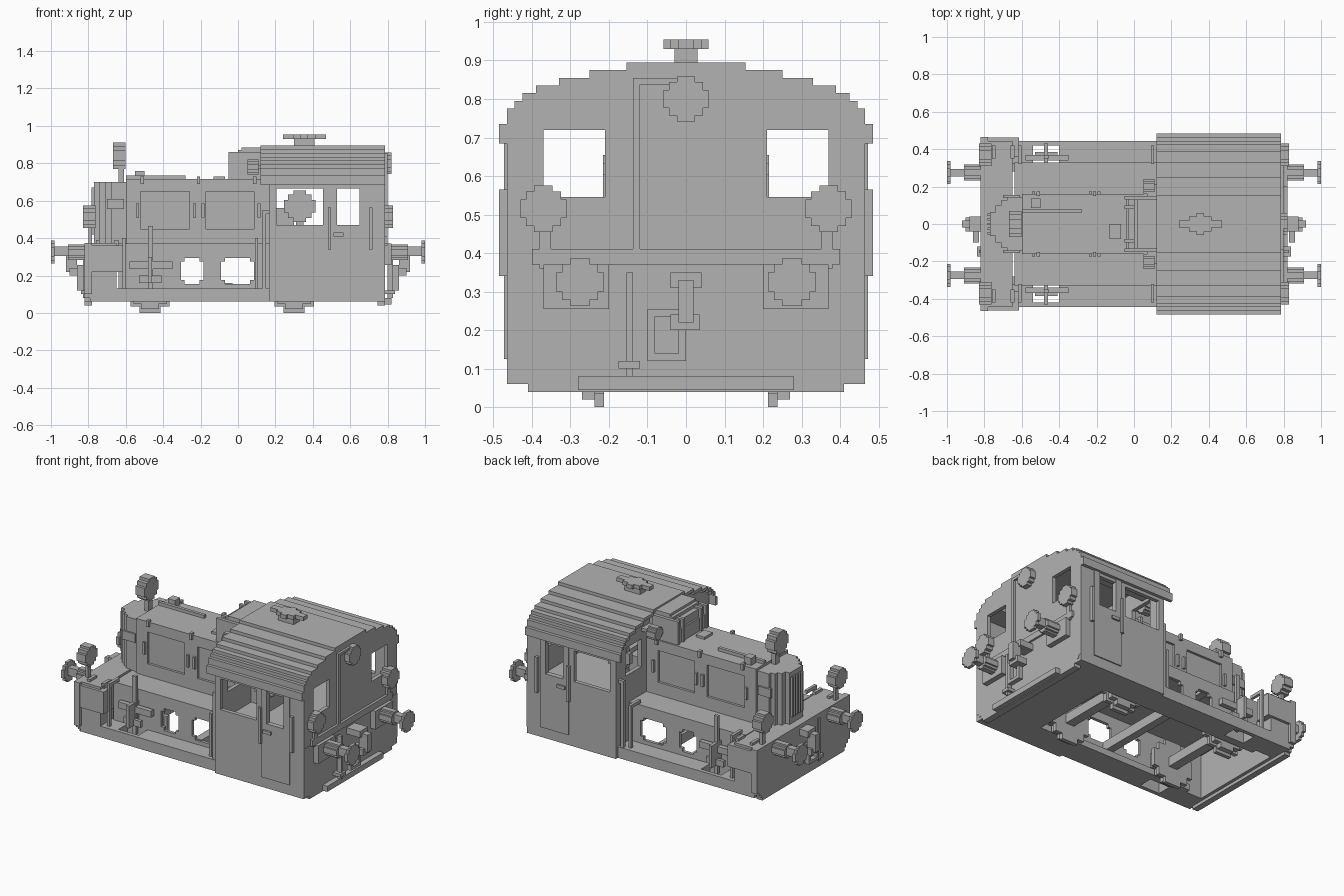
import bpy
import bmesh

if "Cube" in bpy.data.objects:
    bpy.data.objects.remove(bpy.data.objects["Cube"], do_unlink=True)

grey = bpy.data.materials.new("plain grey")
grey.use_nodes = True
grey.diffuse_color = (0.45, 0.45, 0.45, 1)
grey.node_tree.nodes["Principled BSDF"].inputs["Base Color"].default_value = grey.diffuse_color


def make(name, bm):
    bmesh.ops.recalc_face_normals(bm, faces=bm.faces)
    mesh = bpy.data.meshes.new(name)
    bm.to_mesh(mesh)
    bm.free()
    mesh.materials.append(grey)
    obj = bpy.data.objects.new(name, mesh)
    bpy.context.collection.objects.link(obj)
    return obj


def add_box(bm, x, y, z):
    verts = bmesh.ops.create_cube(bm, size=1)["verts"]
    for v in verts:
        for axis, (low, high) in enumerate((x, y, z)):
            v.co[axis] = high if v.co[axis] > 0 else low


def flip(span):
    return (-span[1], -span[0])


def box(name, x, y, z, mirror=""):
    """One box, repeated across the axes named in mirror."""
    bm = bmesh.new()
    for xs in ([x, flip(x)] if "x" in mirror else [x]):
        for ys in ([y, flip(y)] if "y" in mirror else [y]):
            add_box(bm, xs, ys, z)
    return make(name, bm)


def disc(name, axis, centre, radius, depth, mirror=""):
    """Stepped round plate facing along the given axis."""
    for wide, tall in ((1, .4), (.75, .75), (.4, 1)):
        half = [radius * wide, radius * tall]
        half.insert("xyz".index(axis), depth / 2)
        spans = [(c - h, c + h) for c, h in zip(centre, half)]
        box(name, *spans, mirror=mirror)


def extrude(name, outline, x):
    """Solid from a y-z outline pulled along x."""
    bm = bmesh.new()
    face = bm.faces.new([bm.verts.new((x[0], y, z)) for y, z in outline])
    moved = bmesh.ops.extrude_face_region(bm, geom=[face])["geom"]
    for v in moved:
        if isinstance(v, bmesh.types.BMVert):
            v.co.x = x[1]
    return make(name, bm)


def cut(obj, x, y, z, mirror=""):
    for ys in ([y, flip(y)] if mirror else [y]):
        cutter = box("cutter", x, ys, z)
        mod = obj.modifiers.new("cut", "BOOLEAN")
        mod.operation, mod.solver, mod.object = "DIFFERENCE", "EXACT", cutter
        graph = bpy.context.evaluated_depsgraph_get()
        mesh = bpy.data.meshes.new_from_object(obj.evaluated_get(graph))
        obj.modifiers.clear()
        obj.data = mesh
        bpy.data.objects.remove(cutter, do_unlink=True)


def stairs(steps, drop=0.0):
    """Stepped half outline from the middle outwards."""
    points = []
    for i, (y, z) in enumerate(steps):
        points += [(y, z - drop)]
        if i + 1 < len(steps):
            points += [(y, steps[i + 1][1] - drop)]
    return points


def both(half):
    return [(-y, z) for y, z in reversed(half)] + half


# cab shell with arched end walls
arch = [(.155, .895), (.25, .875), (.33, .855), (.39, .835), (.425, .815), (.445, .795), (.465, .775)]
cab = extrude("cab", both(stairs(arch, .01) + [(.465, .06)]), (.165, .785))
cut(cab, x=(.19, .76), y=(-.44, .44), z=(.39, .74))
cut(cab, x=(.19, .76), y=(-.3, .3), z=(.73, .83))
cut(cab, x=(0, 1), y=(.21, .37), z=(.545, .72), mirror="y")
cut(cab, x=(.205, .455), y=(-1, 1), z=(.47, .665))
cut(cab, x=(.53, .65), y=(-1, 1), z=(.47, .665))
cut(cab, x=(0, .46), y=(-.31, .31), z=(0, .34))

# roof skin and eaves
outer = stairs(arch + [(.485, .735)]) + [(.485, .685)]
inner = [(.465, .685)] + list(reversed(stairs(arch, .02)))
half = outer + inner
extrude("roof", both(outer) + inner + [(-y, z) for y, z in reversed(inner)], (.12, .785))
for reach, width, top in ((.115, .02, .955), (.06, .04, .955), (.02, .058, .955), (.06, .02, .93)):
    box("roof_vent", x=(.355 - reach, .355 + reach), y=(-width, width), z=(.93, top))
box("roof_vent_base", x=(.3, .41), y=(-.03, .03), z=(.88, .93))

# cab doors, rails and trim
box("cab_door", x=(.49, .53), y=(.465, .472), z=(.125, .685), mirror="y")
box("cab_door", x=(.65, .69), y=(.465, .472), z=(.125, .685), mirror="y")
box("cab_door", x=(.53, .65), y=(.465, .472), z=(.125, .47), mirror="y")
box("door_handle", x=(.51, .565), y=(.465, .484), z=(.41, .43), mirror="y")
for rail in (.48, .7):
    box("cab_handrail", x=(rail, rail + .018), y=(.465, .485), z=(.34, .565), mirror="y")
box("cab_corner_rail", x=(.13, .15), y=(.42, .44), z=(.13, .55), mirror="y")
box("cab_corner_bracket", x=(.13, .17), y=(.42, .44), z=(.53, .55), mirror="y")
box("cab_end_ledge", x=(.785, .8), y=(-.4, .4), z=(.37, .41))
box("lamp_conduit", x=(.785, .8), y=(-.138, -.12), z=(.41, .855))
box("lamp_conduit", x=(.785, .8), y=(-.138, 0), z=(.838, .855))
disc("cab_top_lamp", "x", (.8, 0, .8), .058, .04)

# driver's controls
box("control_desk", x=(.19, .3), y=(-.14, .14), z=(.39, .56))
box("control_column", x=(.31, .35), y=(-.2, .2), z=(.39, .58))
disc("control_wheel", "y", (.33, .2, .57), .085, .03, mirror="y")

# engine hood with sunken side doors and stepped nose
hood = box("hood", x=(-.6, .17), y=(-.16, .16), z=(.36, .715))
for start, end in ((-.52, -.26), (-.17, .085)):
    cut(hood, x=(start, end), y=(.145, .3), z=(.45, .65), mirror="y")
    for hinge in (start - .025, end + .02):
        box("hood_latch", x=(hinge, hinge + .015), y=(.16, .175), z=(.51, .585), mirror="y")
for clip in (-.52, -.22, .08):
    box("hood_clip", x=(clip, clip + .018), y=(.15, .175), z=(.69, .73), mirror="y")
for front, width in ((-.77, .065), (-.74, .1), (-.71, .125), (-.68, .145)):
    box("hood_nose", x=(front, -.59), y=(-width, width), z=(.36, .7))
for slat in range(-2, 3):
    box("nose_slat", x=(-.782, -.76), y=(slat * .025 - .006, slat * .025 + .006), z=(.42, .67))
box("nose_side_plate", x=(-.7, -.61), y=(.14, .155), z=(.555, .61), mirror="y")
box("hood_cap", x=(-.55, -.5), y=(.085, .135), z=(.71, .76))
box("hood_pipe", x=(-.6, -.28), y=(.06, .08), z=(.71, .735))
box("hood_hatch", x=(-.13, -.07), y=(-.08, 0), z=(.71, .73))

# lamp on the hood
box("hood_lamp_post", x=(-.64, -.61), y=(-.02, .02), z=(.69, .8))
disc("hood_lamp", "x", (-.635, 0, .84), .07, .065)

# rounded tank and horns ahead of the cab
for front, top in ((-.04, .8), (-.03, .85), (0, .87), (.02, .885)):
    box("tank", x=(front, .17), y=(-.13, .13), z=(.71, top))
for strap in (.08, .13):
    box("tank_strap", x=(-.05, .13), y=(strap, strap + .02), z=(.71, .86), mirror="y")
disc("horn", "x", (.08, .2, .78), .04, .06, mirror="y")
box("horn_arm", x=(.07, .17), y=(.13, .21), z=(.77, .79), mirror="y")

# deck, side frames with cut openings, and running boards
box("deck", x=(-.64, .17), y=(-.33, .33), z=(.35, .37))
frame = box("side_frame", x=(-.64, .17), y=(.31, .33), z=(.06, .36))
other = box("side_frame", x=(-.64, .17), y=(-.33, -.31), z=(.06, .36))
for side in (frame, other):
    for start, end in ((-.305, -.185), (-.09, .085)):
        cut(side, x=(start + .02, end - .02), y=(-1, 1), z=(.155, .295))
        cut(side, x=(start, end), y=(-1, 1), z=(.175, .275))
for start, end in ((-.65, -.54), (-.4, .17)):
    box("running_board", x=(start, end), y=(.32, .445), z=(.06, .13), mirror="y")
box("running_board_edge", x=(-.65, .17), y=(.42, .445), z=(.06, .13), mirror="y")
box("inner_sill", x=(-.65, .46), y=(.28, .33), z=(.06, .1), mirror="y")
box("cross_beam", x=(-.08, -.03), y=(-.32, .32), z=(.1, .16))
box("cross_beam", x=(-.3, -.25), y=(-.32, .32), z=(.3, .35))

# brake gear beside each frame
box("brake_crank", x=(-.58, -.35), y=(.34, .37), z=(.235, .275), mirror="y")
box("brake_rod", x=(-.48, -.455), y=(.35, .37), z=(.1, .465), mirror="y")
box("brake_arm", x=(-.48, -.46), y=(.32, .43), z=(.16, .3), mirror="y")
box("brake_block", x=(-.53, -.41), y=(.365, .385), z=(.16, .2), mirror="y")
for post in (-.62, .09):
    box("deck_post", x=(post, post + .018), y=(.4, .42), z=(.12, .4), mirror="y")
    box("deck_post_arm", x=(post, post + .018), y=(.32, .42), z=(.38, .4), mirror="y")

# nose platform with side boxes
platform = box("nose_platform", x=(-.79, -.65), y=(-.445, .445), z=(.06, .375))
cut(platform, x=(-.76, -.6), y=(-.31, .31), z=(0, .34))
box("side_box", x=(-.79, -.615), y=(.36, .462), z=(.22, .36), mirror="y")
for grip in (-.76, -.66):
    box("side_box_grip", x=(grip, grip + .02), y=(.35, .42), z=(.36, .39), mirror="y")

# end beams with stepped lower corners
corner = [(.465, .12), (.445, .1), (.425, .08), (.41, .06), (.39, .04)]
outline = both([(.465, .375)] + stairs(corner))
for span in ((.745, .787), (-.82, -.78)):
    extrude("end_beam", outline, span)
box("end_step", x=(.78, .82), y=(-.28, .28), z=(.045, .08), mirror="x")

# buffers, lamps and couplings at both ends
disc("buffer_plate", "x", (.99, .275, .325), .062, .02, mirror="xy")
box("buffer_shaft", x=(.78, .985), y=(.255, .295), z=(.305, .355), mirror="xy")
disc("buffer_sleeve", "x", (.85, .275, .325), .042, .12, mirror="xy")
box("buffer_base", x=(.78, .82), y=(.2, .37), z=(.255, .37), mirror="xy")
box("lamp_post", x=(.78, .8), y=(.35, .38), z=(.36, .5), mirror="xy")
disc("lamp", "x", (.795, .37, .515), .06, .065, mirror="xy")
box("coupling_hook", x=(.78, .88), y=(-.04, .04), z=(.31, .35), mirror="x")
box("coupling_hook", x=(.86, .92), y=(-.02, .02), z=(.22, .33), mirror="x")
box("coupling_hook", x=(.83, .9), y=(-.04, .035), z=(.2, .24), mirror="x")
for bottom, top in ((.12, .14), (.235, .255)):
    box("coupling_link", x=(.83, .86), y=(-.1, 0), z=(bottom, top), mirror="x")
for side in (-.1, -.02):
    box("coupling_link", x=(.83, .86), y=(side, side + .02), z=(.12, .255), mirror="x")
box("brake_hose", x=(.8, .83), y=(-.155, -.138), z=(.08, .35), mirror="x")
box("brake_hose_tap", x=(.78, .84), y=(-.175, -.12), z=(.1, .12), mirror="x")

# wheels and axles
for centre in (-.47, .3):
    disc("wheel_flange", "y", (centre, .225, .14), .14, .025, mirror="y")
    disc("wheel_tread", "y", (centre, .25, .14), .12, .04, mirror="y")
    disc("wheel_hub", "y", (centre, .28, .14), .05, .04, mirror="y")
    box("axle", x=(centre - .03, centre + .03), y=(-.31, .31), z=(.11, .17))
